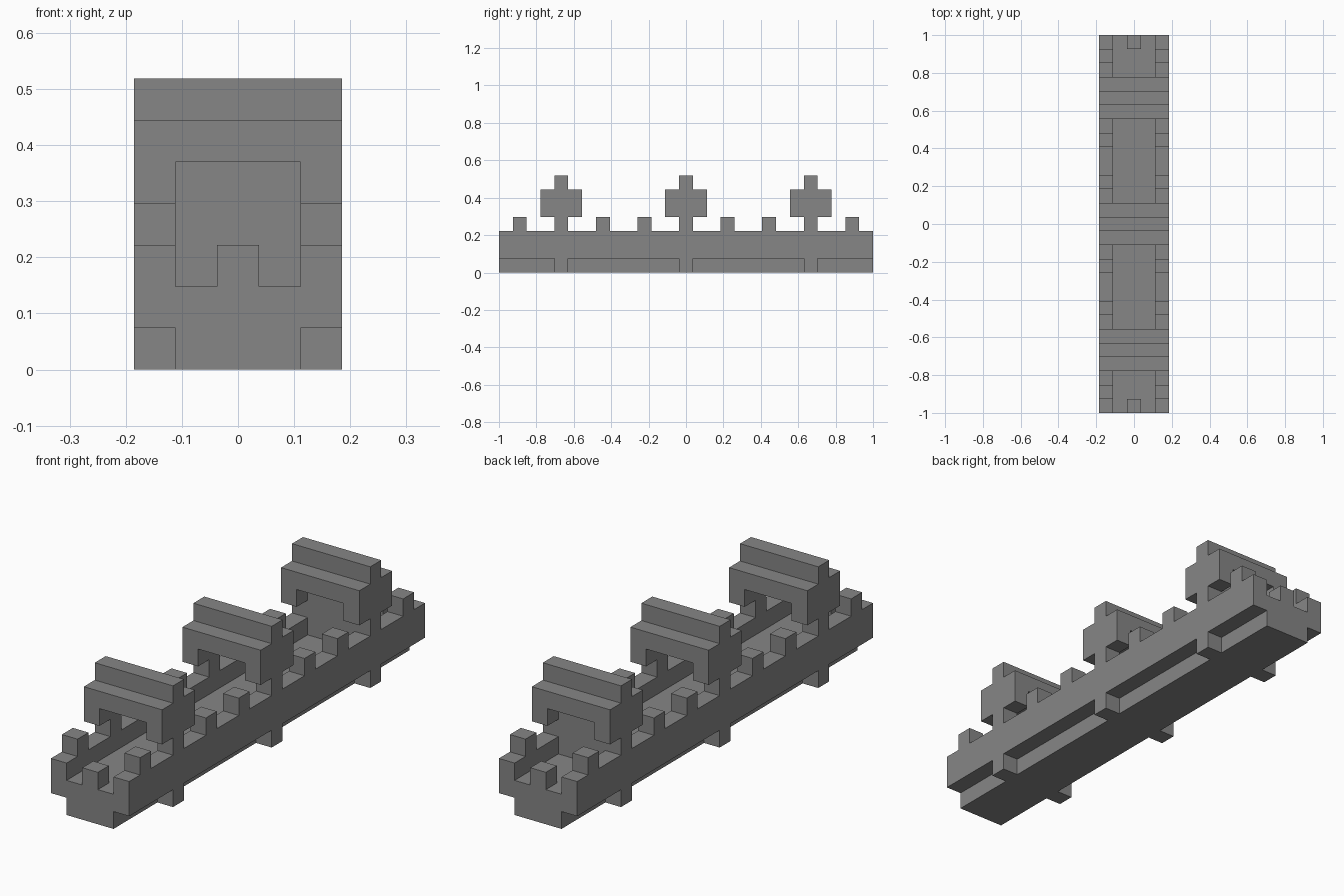
import bpy
from mathutils import Vector

old = bpy.data.objects.get("Cube")
if old:
    bpy.data.objects.remove(old, do_unlink=True)

U = 2 / 27  # edge of one block

stone = bpy.data.materials.new("stone_grey")
stone.use_nodes = True
GREY = (0.24, 0.24, 0.24, 1)
stone.diffuse_color = GREY
stone.node_tree.nodes["Principled BSDF"].inputs["Base Color"].default_value = GREY


def box(name, x, y, z, size):
    """Box centred at block coordinates x, y, standing on level z."""
    sx, sy, sz = size
    bpy.ops.mesh.primitive_cube_add(size=1, location=(0, 0, 0))
    ob = bpy.context.object
    ob.name = ob.data.name = name
    centre = Vector((x, y, z + sz / 2))
    for v in ob.data.vertices:
        v.co = Vector((v.co.x * sx, v.co.y * sy, v.co.z * sz)) * U
    ob.location = centre * U
    ob.data.materials.append(stone)
    return ob


# Solid floor between the walls
box("floor", 0, 0, 0, (3, 27, 2))

# Side walls with battlements and ground ribs
for side, s in (("left", 1), ("right", -1)):
    x = 2 * s
    box(side + "_wall", x, 0, 1, (1, 27, 2))
    for y in (-12, -6, -3, 3, 6, 12):
        box(side + "_battlement", x, y, 3, (1, 1, 1))
    for y in (-9, 0, 9):
        box(side + "_rib", x, y, 0, (1, 1, 1))

# Single raised block at each end
for end, y in (("front", -13), ("back", 13)):
    box(end + "_end_block", 0, y, 2, (1, 1, 1))

# Three gateways across the wall
for gate, y in (("front", -9), ("middle", 0), ("back", 9)):
    for x in (-2, 2):
        box(gate + "_gate_post", x, y, 3, (1, 1, 1))
        box(gate + "_gate_shoulder", x, y, 4, (1, 3, 2))
    box(gate + "_gate_beam", 0, y, 5, (3, 3, 1))
    box(gate + "_gate_ridge", 0, y, 6, (5, 1, 1))

# Closed panel filling the back gateway
box("back_gate_panel", 0, 9, 2, (3, 1, 3))
